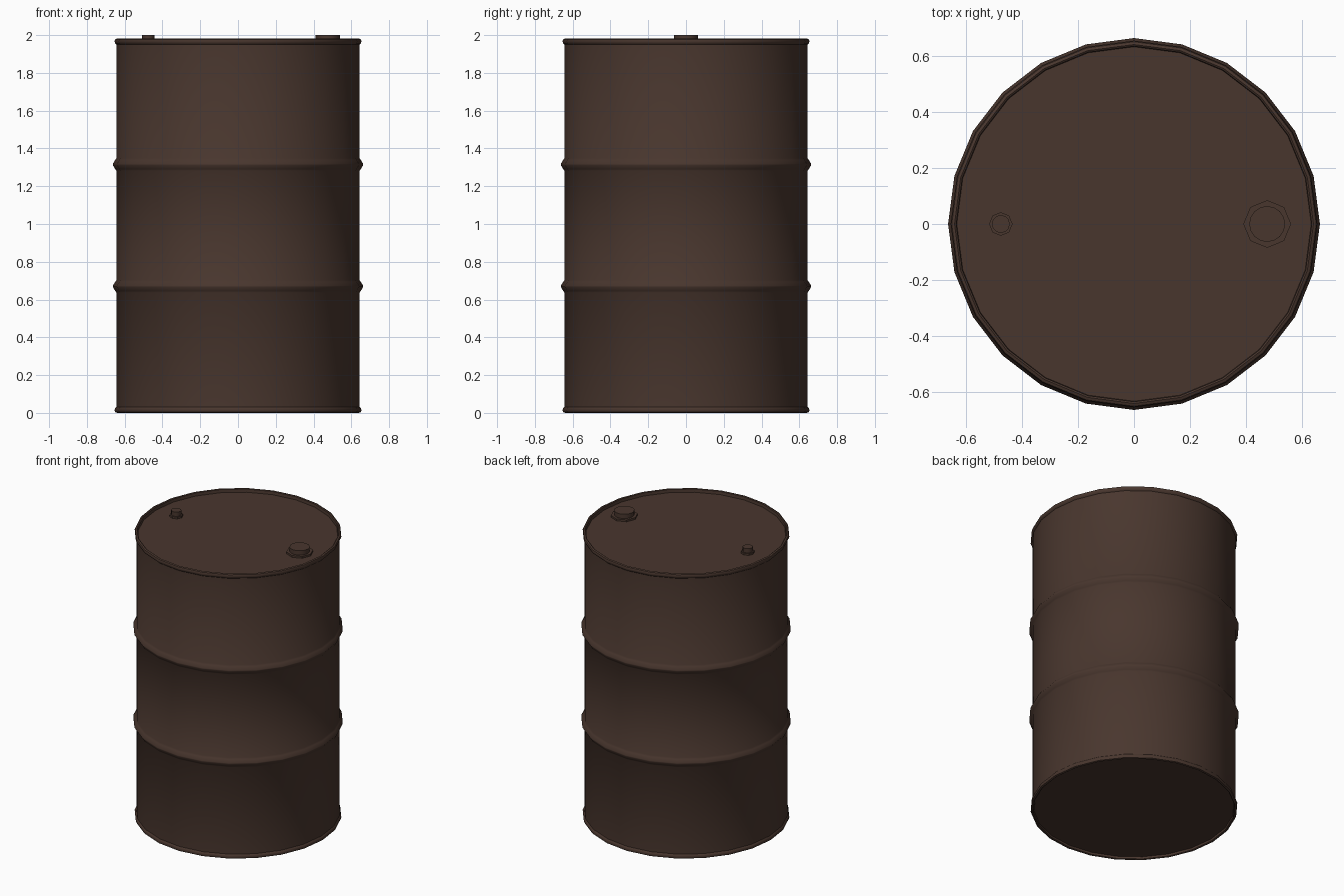
import bpy, bmesh, math

if "Cube" in bpy.data.objects:
    bpy.data.objects.remove(bpy.data.objects["Cube"])

paint = bpy.data.materials.new("dark_brown_paint")
paint.diffuse_color = (0.066, 0.037, 0.027, 1)
paint.use_nodes = True
paint.node_tree.nodes["Principled BSDF"].inputs["Base Color"].default_value = paint.diffuse_color


def lathe(name, profile, sides, x=0.0, angle=40):
    """Revolve (radius, z) points; the ends are closed with flat caps."""
    bm = bmesh.new()
    rings = [[bm.verts.new((x + r * math.cos(2 * math.pi * i / sides),
                            r * math.sin(2 * math.pi * i / sides), z))
              for i in range(sides)] for r, z in profile]
    for low, high in zip(rings, rings[1:]):
        for i in range(sides):
            j = (i + 1) % sides
            bm.faces.new((low[i], low[j], high[j], high[i]))
    bm.faces.new(rings[0][::-1])
    bm.faces.new(rings[-1])
    mesh = bpy.data.meshes.new(name)
    bm.to_mesh(mesh)
    bm.free()
    obj = bpy.data.objects.new(name, mesh)
    bpy.context.collection.objects.link(obj)
    mesh.materials.append(paint)
    bpy.ops.object.select_all(action='DESELECT')
    bpy.context.view_layer.objects.active = obj
    obj.select_set(True)
    bpy.ops.object.shade_smooth_by_angle(angle=math.radians(angle))
    return obj


def hoop(z):
    """Bulging rolling hoop around the drum."""
    return [(0.644, z - 0.033), (0.650, z - 0.024), (0.663, z - 0.003),
            (0.663, z + 0.003), (0.650, z + 0.024), (0.644, z + 0.033)]


# Drum with rolled rims, recessed ends and two hoops
profile = [(0.632, 0.018), (0.634, 0.004), (0.640, 0.0), (0.650, 0.004),
           (0.654, 0.015), (0.650, 0.026), (0.644, 0.032)]
profile += hoop(0.67) + hoop(1.315)
profile += [(0.644, 1.950), (0.650, 1.956), (0.654, 1.967), (0.650, 1.978),
            (0.640, 1.982), (0.634, 1.978), (0.632, 1.957)]
lathe("drum", profile, 24)

# Large and small screw plugs, each on an octagonal flange
for label, x, flange, plug, sides in (("large", 0.475, 0.085, 0.064, 16),
                                      ("small", -0.475, 0.042, 0.032, 12)):
    lathe(label + "_flange", [(flange, 1.955), (flange, 1.970)], 8, x, 30)
    lathe(label + "_plug", [(plug, 1.955), (plug, 2.0)], sides, x)
